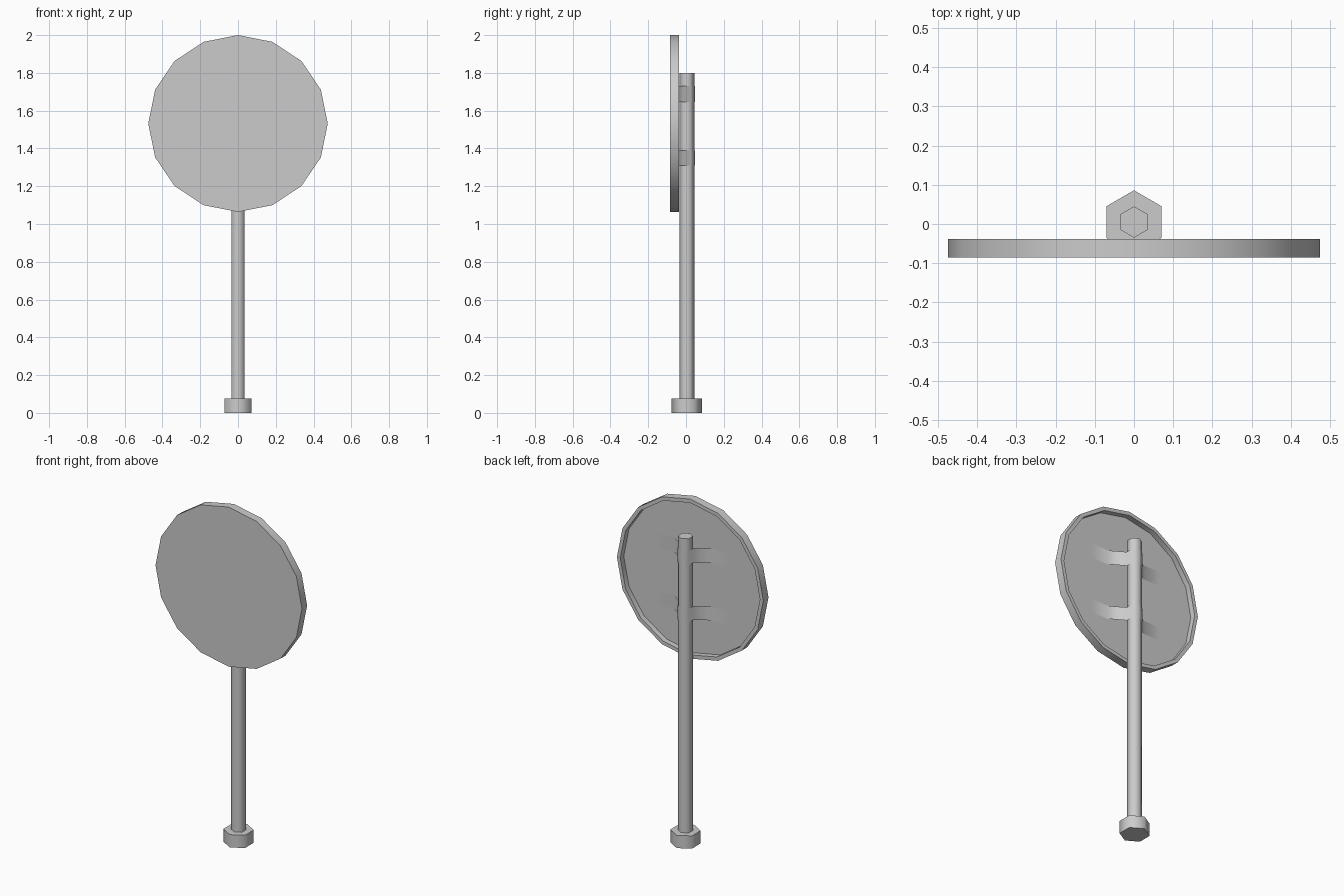
import bpy, bmesh, math
from mathutils import Matrix

cube = bpy.data.objects.get("Cube")
if cube:
    bpy.data.objects.remove(cube)

# One plain metal colour
metal = bpy.data.materials.new("light_grey_metal")
metal.use_nodes = True
GREY = (0.6, 0.6, 0.6, 1)
metal.diffuse_color = GREY
metal.node_tree.nodes["Principled BSDF"].inputs["Base Color"].default_value = GREY

POLE_Y = 0.005
PLATE_Y = -0.07


def finish(name, bm):
    """Turn a bmesh into a smooth-shaded object with crisp cap edges."""
    mesh = bpy.data.meshes.new(name)
    bm.to_mesh(mesh)
    bm.free()
    mesh.materials.append(metal)
    obj = bpy.data.objects.new(name, mesh)
    bpy.context.collection.objects.link(obj)
    bpy.ops.object.select_all(action='DESELECT')
    obj.select_set(True)
    bpy.context.view_layer.objects.active = obj
    bpy.ops.object.shade_smooth_by_angle(angle=math.radians(65))
    return obj


def hex_post(name, radius, bottom, top):
    """Six-sided post with corners toward the front and back."""
    bm = bmesh.new()
    place = Matrix.Translation((0, POLE_Y, (bottom + top) / 2)) @ Matrix.Rotation(math.pi / 2, 4, 'Z')
    bmesh.ops.create_cone(bm, cap_ends=True, segments=6, radius1=radius, radius2=radius,
                          depth=top - bottom, matrix=place)
    # Make sure a corner points along y
    if max(v.co.y for v in bm.verts) - POLE_Y < radius * 0.95:
        bmesh.ops.rotate(bm, verts=bm.verts, cent=(0, POLE_Y, 0),
                         matrix=Matrix.Rotation(math.pi / 6, 3, 'Z'))
    return finish(name, bm)


def sign_disc():
    """Sixteen-sided dish: flat front, raised rim, recessed back."""
    bm = bmesh.new()
    rings = []
    for shrink, y in ((0, -0.086), (0, -0.038), (0.022, -0.038), (0.022, PLATE_Y)):
        ring = []
        for i in range(16):
            a = math.tau * i / 16
            ring.append(bm.verts.new(((0.475 - shrink) * math.sin(a), y,
                                      1.532 + (0.468 - shrink) * math.cos(a))))
        rings.append(ring)
    for r0, r1 in zip(rings, rings[1:]):
        for i in range(16):
            j = (i + 1) % 16
            bm.faces.new((r0[i], r0[j], r1[j], r1[i]))
    bm.faces.new(rings[0])
    bm.faces.new(rings[-1])
    bmesh.ops.recalc_face_normals(bm, faces=bm.faces)
    return finish("sign_disc", bm)


def clamp(name, bottom, top):
    """Strap round the back of the pole with arms and flanges on the disc."""
    half = [(0.235, PLATE_Y + 0.002), (0.125, PLATE_Y + 0.002),
            (0.037, POLE_Y - 0.021), (0.037, POLE_Y + 0.021)]
    path = half + [(0, POLE_Y + 0.042)] + [(-x, y) for x, y in reversed(half)]
    bm = bmesh.new()
    low, high = ([bm.verts.new((x, y, z)) for x, y in path] for z in (bottom, top))
    for i in range(len(path) - 1):
        bm.faces.new((low[i], low[i + 1], high[i + 1], high[i]))
    return finish(name, bm)


hex_post("base", 0.081, 0, 0.075)
hex_post("pole", 0.04, 0.01, 1.8)
sign_disc()
clamp("lower_clamp", 1.31, 1.39)
clamp("upper_clamp", 1.645, 1.73)
